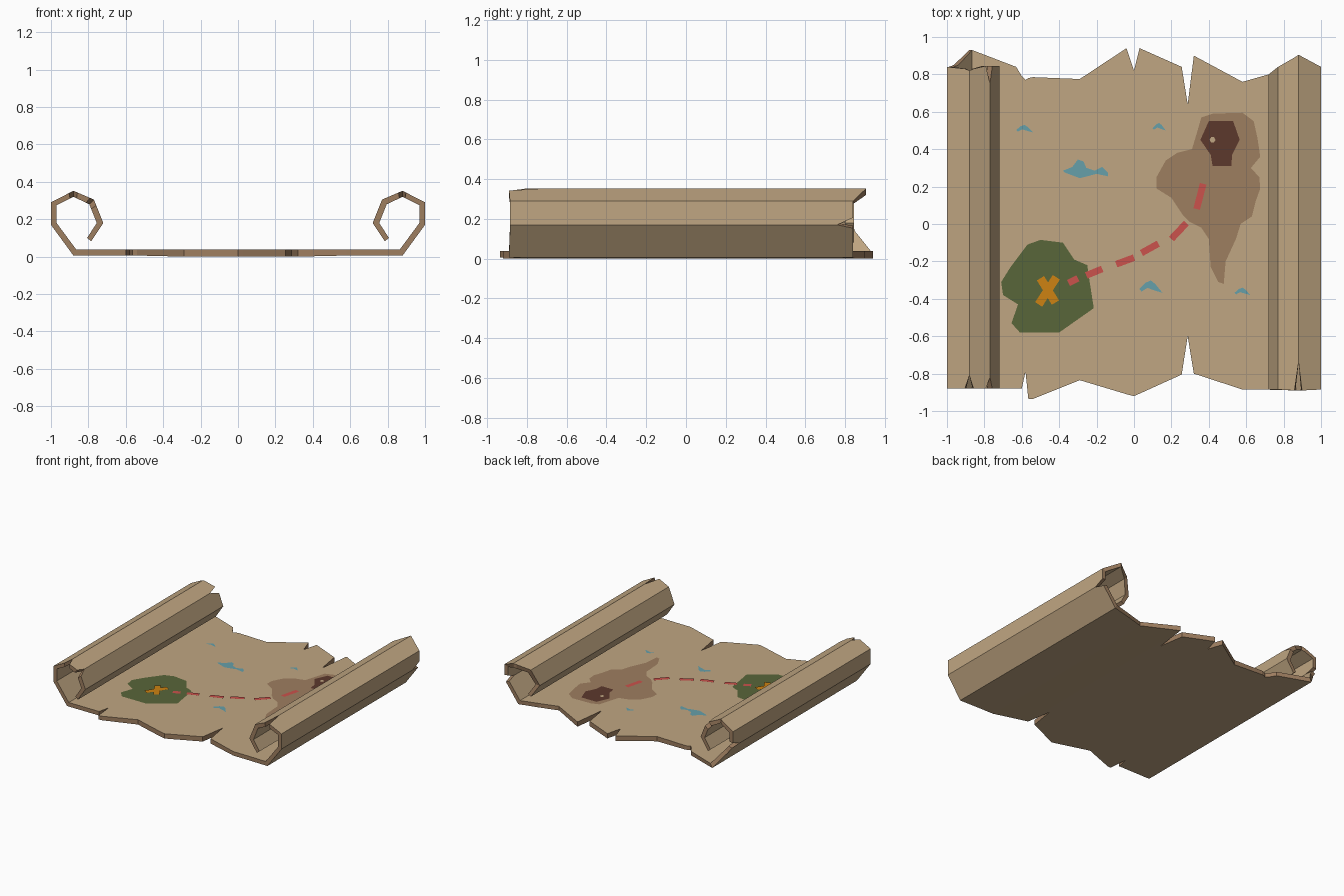
import bpy, bmesh, math
from mathutils import Vector

if "Cube" in bpy.data.objects:
    bpy.data.objects.remove(bpy.data.objects["Cube"])


def mat(name, r, g, b):
    m = bpy.data.materials.new(name)
    lin = [((c / 255 + 0.055) / 1.055) ** 2.4 for c in (r, g, b)]
    m.diffuse_color = (*lin, 1)
    m.use_nodes = True
    m.node_tree.nodes["Principled BSDF"].inputs["Base Color"].default_value = m.diffuse_color
    return m


TAN = mat("parchment tan", 192, 166, 130)
BROWN = mat("aged brown", 158, 126, 96)
DARK = mat("dark brown", 92, 56, 44)
GREEN = mat("forest green", 88, 102, 58)
ORANGE = mat("orange", 205, 130, 18)
RED = mat("trail red", 203, 82, 76)
BLUE = mat("water blue", 102, 160, 170)

# Rolled end cross-section (right side): outer and inner skin
OUTER = [(.88, .006), (1, .17), (1, .29), (.88, .352), (.77, .305), (.72, .18), (.785, .082)]
INNER = [(.865, .038), (.97, .18), (.97, .275), (.88, .32), (.795, .28), (.755, .18), (.807, .1)]


def on_path(path, t):
    i = min(int(t), len(path) - 2)
    return Vector(path[i]).lerp(Vector(path[i + 1]), t - i)


# Torn edges: (position along curl, front y, back y)
LEFT_CURL = [(0, -.88, .93), (.7, -.88, .85), (.92, -.88, .84), (1, -.88, .76),
             (1.25, -.88, .84), (2, -.88, .84), (2.8, -.88, .83), (3, -.81, .82),
             (3.2, -.88, .83), (3.8, -.88, .845), (4, -.82, .75), (4.25, -.88, .845),
             (5, -.88, .845), (6, -.88, .845)]
RIGHT_CURL = [(0, -.89, .84), (.9, -.885, .84), (1, -.885, .76), (1.3, -.885, .84),
              (2, -.885, .84), (2.85, -.89, .895), (3, -.74, .905), (3.2, -.89, .89),
              (4, -.885, .84), (5, -.885, .8), (6, -.885, .82)]
# Flat sheet: (x, front y, back y)
FLAT = [(-.63, -.88, .84), (-.6, -.88, .79), (-.58, -.79, .77), (-.565, -.935, .78),
        (-.54, -.935, .785), (-.29, -.835, .775), (-.04, -.91, .94), (0, -.92, .82),
        (.03, -.907, .94), (.255, -.805, .84), (.287, -.6, .64), (.32, -.8, .9),
        (.58, -.885, .76), (.72, -.886, .8)]


def curl(rows, side):
    out = []
    for t, yf, yb in rows:
        o, i = on_path(OUTER, t), on_path(INNER, t)
        out.append(((side * o.x, o.y), (side * i.x, i.y), yf, yb))
    return out


stations = curl(LEFT_CURL, -1)[::-1]
stations += [((x, 0 if abs(x) < .5 else .006), (x, .038), yf, yb) for x, yf, yb in FLAT]
stations += curl(RIGHT_CURL, 1)


def finish(bm, name, mats):
    me = bpy.data.meshes.new(name)
    bm.to_mesh(me)
    bm.free()
    for m in mats:
        me.materials.append(m)
    ob = bpy.data.objects.new(name, me)
    bpy.context.collection.objects.link(ob)
    return ob


# Parchment sheet: tan skins, brown torn rims
bm = bmesh.new()
rings = []
for o, i, yf, yb in stations:
    rings.append([bm.verts.new((p[0], y, p[1])) for p, y in ((o, yf), (o, yb), (i, yb), (i, yf))])
for a, b in zip(rings, rings[1:]):
    for k in range(4):
        n = (k + 1) % 4
        f = bm.faces.new((a[k], a[n], b[n], b[k]))
        f.material_index = k % 2      # k 0/2 = skins, 1/3 = rims
for r in (rings[0], rings[-1]):
    bm.faces.new(r).material_index = 1
bmesh.ops.recalc_face_normals(bm, faces=bm.faces)
finish(bm, "parchment_sheet", [TAN, BROWN])


# Painted marks: flat plates just above the sheet
def marks(name, material, z, outlines):
    bm = bmesh.new()
    for pts in outlines:
        f = bm.faces.new([bm.verts.new((x, y, z)) for x, y in pts])
        f.normal_update()
        if f.normal.z < 0:
            f.normal_flip()
    bmesh.ops.triangulate(bm, faces=bm.faces)
    return finish(bm, name, [material])


def bar(x0, y0, x1, y1, w):
    d = Vector((x1 - x0, y1 - y0)).normalized() * w / 2
    return [(x0 - d.y, y0 + d.x), (x0 + d.y, y0 - d.x), (x1 + d.y, y1 - d.x), (x1 - d.y, y1 + d.x)]


marks("land_patch", BROWN, .040, [[
    (.36, .57), (.42, .59), (.58, .595), (.64, .55), (.66, .46), (.675, .36), (.625, .3),
    (.67, .25), (.675, .19), (.65, .12), (.63, .04), (.57, 0), (.545, -.08), (.49, -.2),
    (.48, -.32), (.45, -.31), (.41, -.23), (.4, -.08), (.36, -.02), (.3, .01), (.26, .05),
    (.2, .14), (.12, .19), (.12, .25), (.17, .34), (.23, .38), (.31, .4), (.34, .5)]])
marks("skull_rock", DARK, .042, [[
    (.4, .55), (.53, .55), (.565, .45), (.525, .37), (.52, .31), (.42, .31), (.41, .37), (.355, .45)]])
marks("skull_rock_hole", TAN, .044, [[
    (.42 + .016 * math.cos(a * math.pi / 3), .45 + .016 * math.sin(a * math.pi / 3)) for a in range(6)]])
marks("forest_patch", GREEN, .040, [[
    (-.46, -.09), (-.38, -.1), (-.32, -.19), (-.25, -.22), (-.24, -.29), (-.215, -.45),
    (-.4, -.58), (-.61, -.58), (-.655, -.53), (-.62, -.43), (-.7, -.38), (-.71, -.31),
    (-.66, -.23), (-.57, -.11), (-.5, -.085)]])
marks("cross_mark", ORANGE, .045, [bar(-.5, -.29, -.42, -.42, .045)])
marks("cross_mark_second", ORANGE, .046, [bar(-.415, -.285, -.51, -.43, .045)])
marks("dashed_trail", RED, .043, [bar(*d, .036) for d in (
    (-.35, -.315, -.3, -.29), (-.255, -.275, -.17, -.24), (-.095, -.215, 0, -.18),
    (.04, -.155, .13, -.105), (.2, -.08, .28, .005), (.335, .08, .37, .215))])


# Waves: small crescent shapes
def wave(x, y, w, h):
    return [(x - w, y - h * .4), (x - w * .5, y + h * .6), (x, y + h), (x + w * .4, y + h * .4),
            (x + w, y - h), (x + w * .3, y - h * .6), (x - w * .3, y - h * .2), (x - w * .8, y - h * .8)]


marks("water_waves", BLUE, .040, [
    wave(-.585, .51, .045, .02), wave(.135, .52, .035, .02), wave(.09, -.335, .062, .033),
    wave(.58, -.36, .042, .02),
    [(-.38, .285), (-.33, .305), (-.3, .345), (-.27, .335), (-.255, .3), (-.21, .285), (-.17, .305),
     (-.14, .275), (-.14, .255), (-.2, .268), (-.29, .245), (-.37, .275)]])
